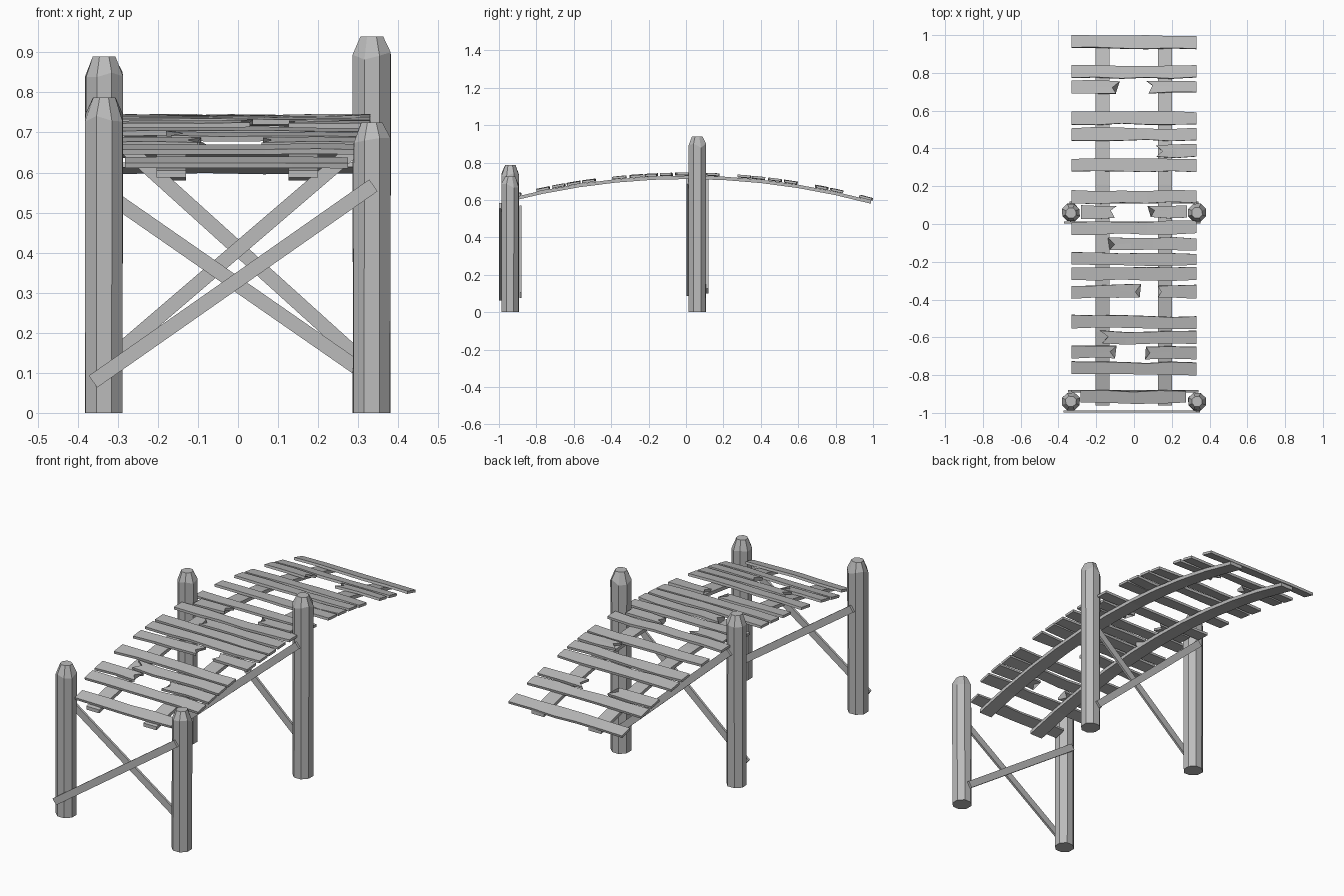
import bpy, bmesh, math, random
from mathutils import Vector, Matrix

random.seed(4)
if "Cube" in bpy.data.objects:
    bpy.data.objects.remove(bpy.data.objects["Cube"])

wood = bpy.data.materials.new("grey_wood")
wood.use_nodes = True
GREY = (0.5, 0.5, 0.5, 1)
wood.diffuse_color = GREY
wood.node_tree.nodes["Principled BSDF"].inputs["Base Color"].default_value = GREY


def wobble(amount):
    return random.uniform(-amount, amount)


def loft(name, rings, matrix=Matrix()):
    """Skin a list of closed rings into a capped solid."""
    bm = bmesh.new()
    loops = [[bm.verts.new(matrix @ Vector(p)) for p in ring] for ring in rings]
    count = len(loops[0])
    for a, b in zip(loops, loops[1:]):
        for i in range(count):
            j = (i + 1) % count
            bm.faces.new((a[i], a[j], b[j], b[i]))
    bm.faces.new(loops[0][::-1])
    bm.faces.new(loops[-1])
    bmesh.ops.recalc_face_normals(bm, faces=bm.faces)
    mesh = bpy.data.meshes.new(name)
    bm.to_mesh(mesh)
    bm.free()
    mesh.materials.append(wood)
    obj = bpy.data.objects.new(name, mesh)
    bpy.context.collection.objects.link(obj)
    return obj


def arch(y):
    """Height of the arched walkway beams."""
    return 0.721 - 0.135 * y * y


# Hewn octagonal posts with chamfered tops
def post(name, x, y, height):
    rings = []
    for z, radius, rough in ((0, 0.05, 0), (height - 0.05, 0.05, 0.012), (height, 0.029, 0)):
        ring = []
        for i in range(8):
            a = math.radians(22.5 + 45 * i)
            r = radius + wobble(0.002)
            ring.append((x + r * math.cos(a), y + r * math.sin(a), z + wobble(rough)))
        rings.append(ring)
    loft(name, rings)


post("front_right_post", -0.334, -0.94, 0.787)
post("front_left_post", 0.334, -0.94, 0.725)
post("middle_right_post", -0.334, 0.06, 0.89)
post("middle_left_post", 0.334, 0.06, 0.94)


# Crossed braces nailed to both faces of each post pair
def brace(name, y, start, end):
    a, b = Vector((start[0], y, start[1])), Vector((end[0], y, end[1]))
    along = (b - a).normalized()
    up = Vector((-along.z, 0, along.x)) * 0.018
    out = Vector((0, 0.006, 0))
    loft(name, [[p + up + out, p + up - out, p - up - out, p - up + out] for p in (a, b)])


brace("front_brace_rising", -0.993, (-0.362, 0.078), (0.338, 0.568))
brace("front_brace_falling", -0.885, (-0.34, 0.555), (0.33, 0.09))
brace("middle_brace_rising", 0.008, (-0.36, 0.1), (0.34, 0.7))
brace("middle_brace_falling", 0.114, (-0.33, 0.708), (0.33, 0.112))

# Two arched beams under the deck
for side, x in (("right", -0.167), ("left", 0.163)):
    rings = []
    for i in range(11):
        y = -0.96 + 1.95 * i / 10
        z = arch(y)
        rings.append([(x + dx * 0.037, y, z + dz * 0.009)
                      for dx, dz in ((-1, -1), (1, -1), (1, 1), (-1, 1))])
    loft(side + "_beam", rings)


# Rough deck boards; a broken end gets a jagged split
def plank(name, y, x0, x1, broken=0):
    half, thick = 0.033, 0.0065
    steps = max(2, round((x1 - x0) / 0.13))
    rings = []
    for i in range(steps + 1):
        x = x0 + (x1 - x0) * i / steps
        front, back = -half + wobble(0.005), half + wobble(0.005)
        middle = wobble(0.008)
        jag = [0, 0, 0]
        if (broken < 0 and i == 0) or (broken > 0 and i == steps):
            jag = [-broken * random.uniform(0.0, 0.012),
                   -broken * random.uniform(0.02, 0.035), broken * wobble(0.012)]
        lift = wobble(0.002)
        row = list(zip((front, middle, back), jag))
        bottom = [(x + j, v, lift - thick) for v, j in row]
        top = [(x + j, v, lift + thick) for v, j in row[::-1]]
        rings.append(bottom + top)
    tilt = math.atan(-0.27 * y)
    place = (Matrix.Translation((0, y, arch(y) + 0.017))
             @ Matrix.Rotation(tilt, 4, "X") @ Matrix.Rotation(wobble(0.01), 4, "Z"))
    loft(name, rings, place)


EDGE = 0.33
for n, y in enumerate((0.964, 0.805, 0.56, 0.475, 0.31, 0.145, -0.02,
                       -0.185, -0.265, -0.52, -0.765)):
    plank(f"whole_plank_{n + 1}", y, -EDGE, EDGE)
plank("first_plank", -0.915, -0.282, 0.275)

# Boards snapped through: (y, outer edge, end of right half, start of left half)
for n, (y, edge, right_end, left_start) in enumerate((
        (0.725, EDGE, -0.085, 0.075), (0.065, 0.28, -0.1, 0.08),
        (-0.355, EDGE, 0.03, 0.118), (-0.68, EDGE, -0.1, 0.055),
        (0.385, EDGE, None, 0.118), (-0.105, EDGE, None, -0.13),
        (-0.6, EDGE, None, -0.17))):
    if right_end is not None:
        plank(f"broken_plank_{n + 1}_right", y, -edge, right_end, 1)
    plank(f"broken_plank_{n + 1}_left", y, left_start, edge, -1)
